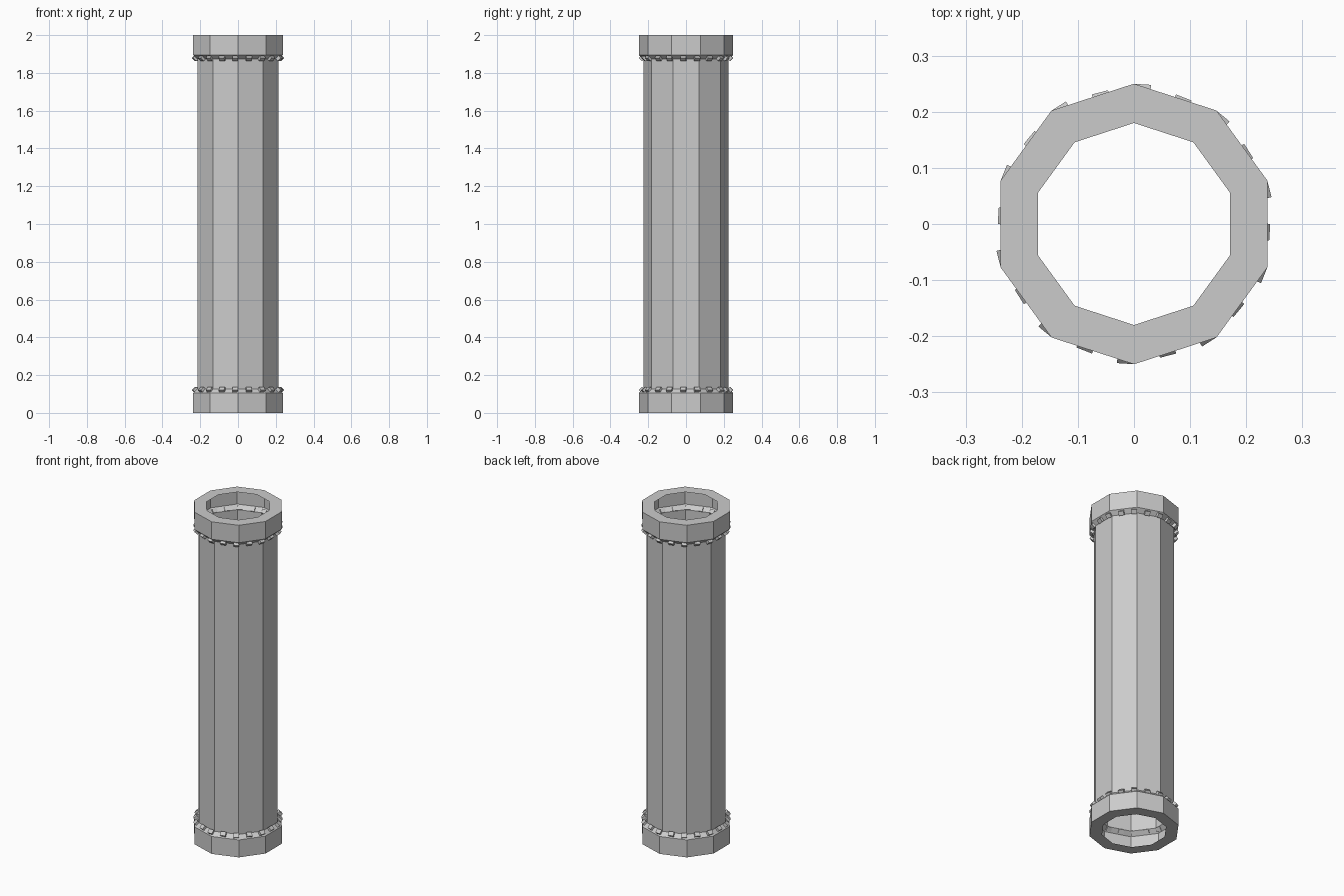
import bpy, math
from mathutils import Matrix, Vector

if "Cube" in bpy.data.objects:
    bpy.data.objects.remove(bpy.data.objects["Cube"])

SIDES = 10
BOLTS = 20
R_HOLE, R_COLLAR, R_SHAFT = 0.18, 0.25, 0.226
Z_COLLAR, Z_SHAFT, HEIGHT = 0.105, 0.127, 2.0


def add_object(name, verts, faces):
    mesh = bpy.data.meshes.new(name)
    mesh.from_pydata(verts, [], faces)
    mesh.update()
    obj = bpy.data.objects.new(name, mesh)
    bpy.context.collection.objects.link(obj)
    return obj


def lathe(name, profile):
    """Sweep (radius, z) points, listed bottom to top on the outside, around z."""
    verts, faces = [], []
    for r, z in profile:
        for i in range(SIDES):
            a = math.pi / 2 + i * math.tau / SIDES
            verts.append((r * math.cos(a), r * math.sin(a), z))
    for k in range(len(profile) - 1):
        for i in range(SIDES):
            j = (i + 1) % SIDES
            a, b = k * SIDES, (k + 1) * SIDES
            faces.append((a + i, a + j, b + j, b + i))
    return add_object(name, verts, faces)


def bolt_ring(name, top):
    """Small tilted blocks seated on the sloped shoulder of a collar."""
    verts, faces = [], []
    quads = [(0, 1, 3, 2), (4, 6, 7, 5), (0, 4, 5, 1),
             (2, 3, 7, 6), (0, 2, 6, 4), (1, 5, 7, 3)]
    z, tilt = (HEIGHT - 0.122, 1) if top else (0.122, -1)
    for i in range(BOLTS):
        angle = -math.pi / 2 + math.radians(-3.5) + i * math.tau / BOLTS
        # stay on the flat of the decagon rather than on its outer circle
        off = (angle - math.pi / 2) % (math.tau / SIDES) - math.pi / SIDES
        r = 0.238 * math.cos(math.pi / SIDES) / math.cos(off)
        m = (Matrix.Rotation(angle, 4, 'Z') @ Matrix.Translation((r, 0, z))
             @ Matrix.Rotation(tilt * math.radians(45), 4, 'Y'))
        base = len(verts)
        for x in (-0.010, 0.010):
            for y in (-0.015, 0.015):
                for h in (-0.012, 0.012):
                    verts.append(m @ Vector((x, y, h)))
        faces += [tuple(base + k for k in q) for q in quads]
    return add_object(name, verts, faces)


# Thin ten-sided shaft
lathe("shaft", [(R_SHAFT, Z_SHAFT), (R_SHAFT, HEIGHT - Z_SHAFT)])

# End collars: flat rim, outer wall and sloped shoulder
collar = [(R_HOLE, 0), (R_COLLAR, 0), (R_COLLAR, Z_COLLAR), (R_SHAFT, Z_SHAFT)]
lathe("bottom_collar", collar)
lathe("top_collar", [(r, HEIGHT - z) for r, z in reversed(collar)])

# Bolts around both shoulders
bolt_ring("bottom_bolts", False)
bolt_ring("top_bolts", True)
